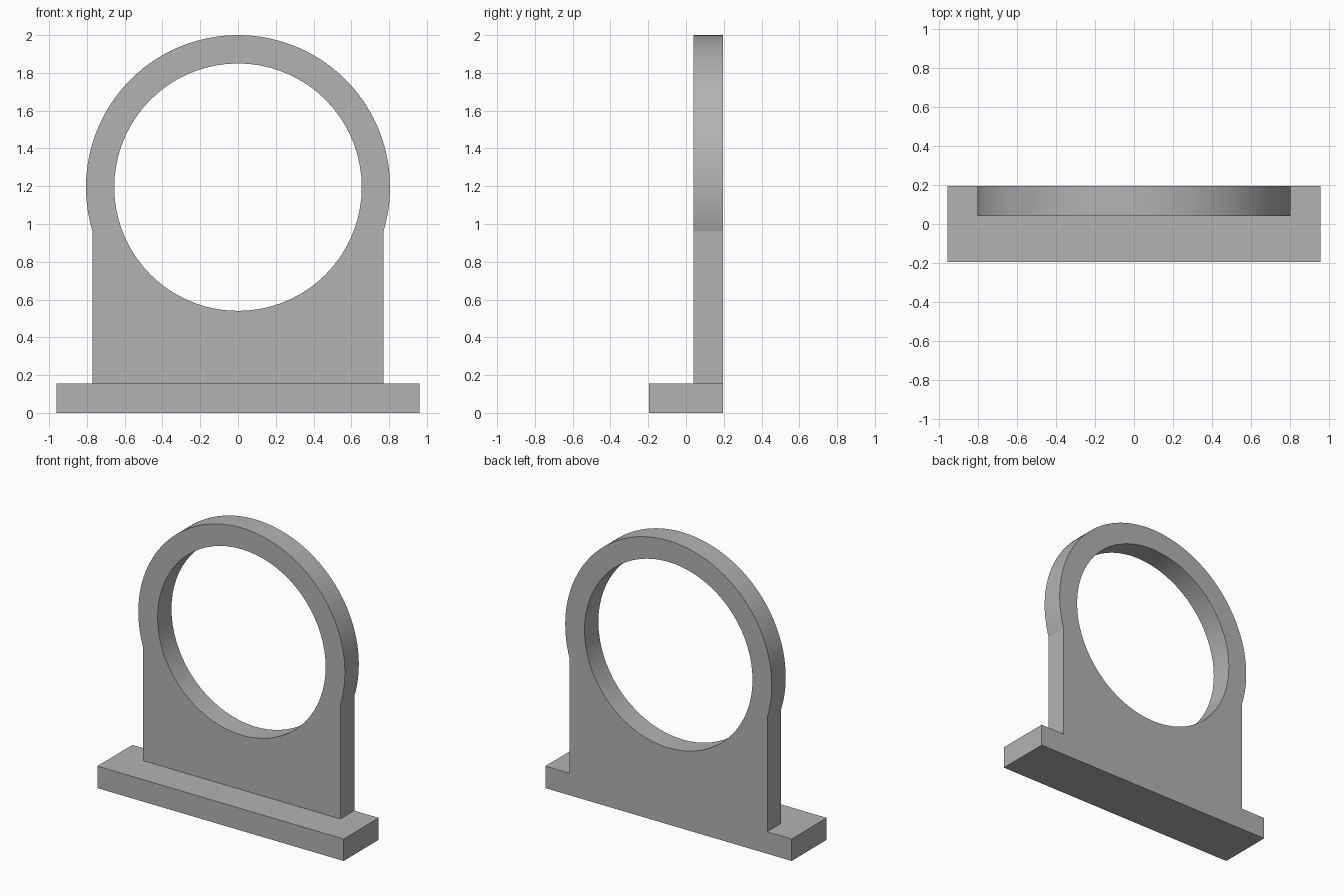
import bpy
import bmesh
from math import acos, cos, pi, sin
from mathutils import Vector

if "Cube" in bpy.data.objects:
    bpy.data.objects.remove(bpy.data.objects["Cube"], do_unlink=True)

HALF_DEPTH = 0.195
BASE_HALF_WIDTH, BASE_TOP = 0.96, 0.155
PLATE_HALF_WIDTH, PLATE_FRONT = 0.77, 0.04
RING_Z, RING_RADIUS, HOLE_RADIUS = 1.195, 0.805, 0.655
SEGMENTS = 72

grey = bpy.data.materials.new("plain grey")
grey.use_nodes = True
colour = (0.45, 0.45, 0.45, 1)
grey.diffuse_color = colour
grey.node_tree.nodes["Principled BSDF"].inputs["Base Color"].default_value = colour


def arc(radius, start, end, steps):
    """Points (x, z) along an arc around the ring centre."""
    angles = [start + (end - start) * i / steps for i in range(steps + 1)]
    return [(radius * cos(a), RING_Z + radius * sin(a)) for a in angles]


def extruded(name, loops, front, back):
    """Fill closed (x, z) loops, the later ones being holes, and extrude along y."""
    bm = bmesh.new()
    edges = []
    for loop in loops:
        verts = [bm.verts.new((x, front, z)) for x, z in loop]
        edges += [bm.edges.new((v, verts[i - 1])) for i, v in enumerate(verts)]
    bmesh.ops.triangle_fill(bm, edges=edges, use_beauty=True, normal=Vector((0, -1, 0)))
    grown = bmesh.ops.extrude_face_region(bm, geom=bm.faces[:], use_keep_orig=True)
    moved = [g for g in grown["geom"] if isinstance(g, bmesh.types.BMVert)]
    bmesh.ops.translate(bm, verts=moved, vec=(0, back - front, 0))
    bmesh.ops.recalc_face_normals(bm, faces=bm.faces[:])
    mesh = bpy.data.meshes.new(name)
    bm.to_mesh(mesh)
    bm.free()
    mesh.materials.append(grey)
    obj = bpy.data.objects.new(name, mesh)
    bpy.context.collection.objects.link(obj)
    bpy.ops.object.select_all(action="DESELECT")
    obj.select_set(True)
    bpy.context.view_layer.objects.active = obj
    bpy.ops.object.shade_smooth_by_angle(angle=pi / 18)
    return obj


# Base slab
w = BASE_HALF_WIDTH
extruded("base", [[(-w, 0), (w, 0), (w, BASE_TOP), (-w, BASE_TOP)]],
         -HALF_DEPTH, HALF_DEPTH)

# Upright plate: straight sides running into a round head, with a large bore
w = PLATE_HALF_WIDTH
join = acos(w / RING_RADIUS)
outline = [(-w, BASE_TOP), (w, BASE_TOP)] + arc(RING_RADIUS, -join, pi + join, SEGMENTS)
bore = arc(HOLE_RADIUS, 0, 2 * pi, SEGMENTS)[:-1]
extruded("upright_ring_plate", [outline, bore], PLATE_FRONT, HALF_DEPTH)
